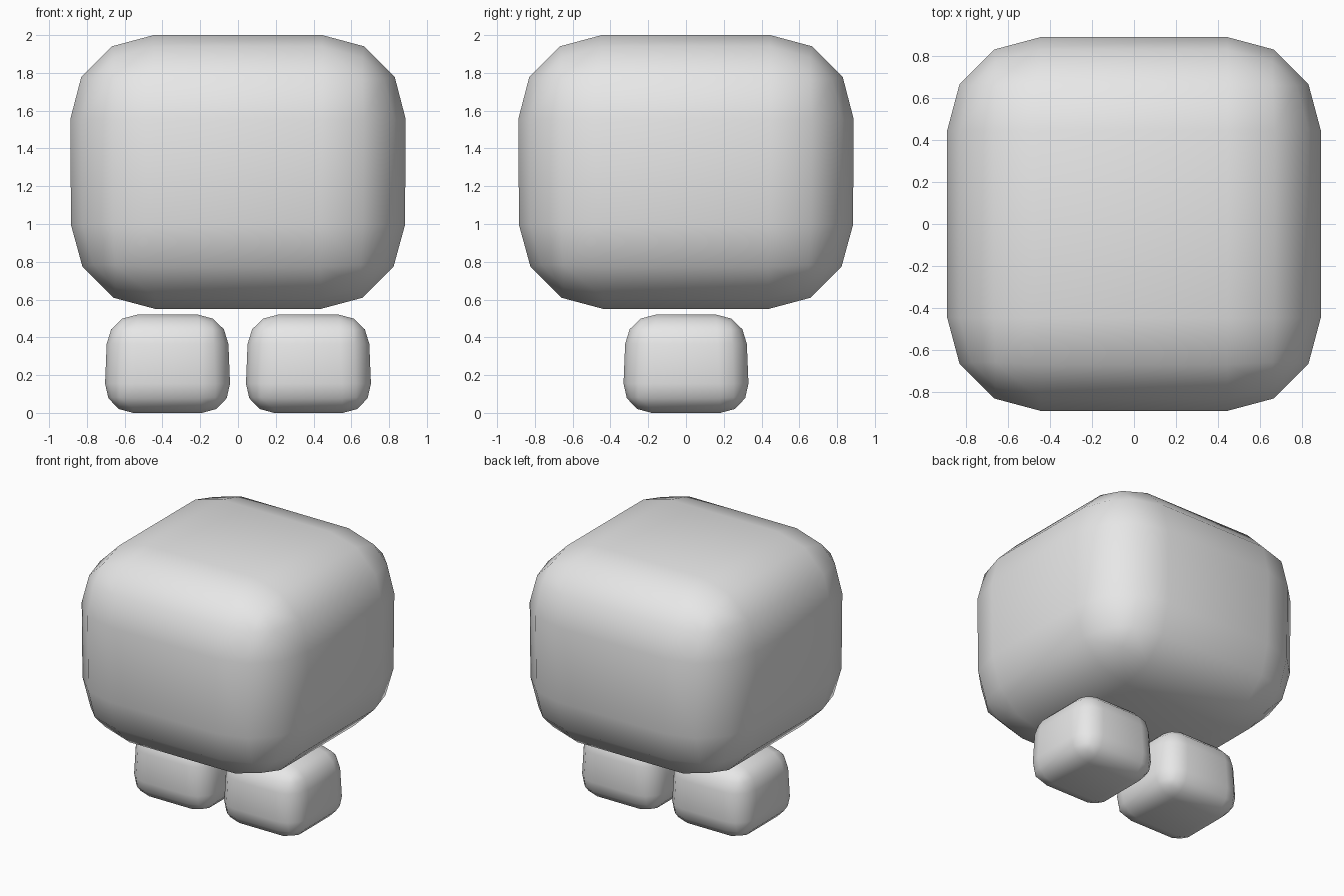
import bpy
import bmesh

if "Cube" in bpy.data.objects:
    bpy.data.objects.remove(bpy.data.objects["Cube"])

grey = bpy.data.materials.new("light_grey")
grey.diffuse_color = (0.8, 0.8, 0.8, 1.0)
grey.use_nodes = True
grey.node_tree.nodes["Principled BSDF"].inputs["Base Color"].default_value = grey.diffuse_color


def rounded_block(name, x, z_low, z_high, half_low, half_high, radius):
    """Slightly tapered block with softly rounded edges."""
    bm = bmesh.new()
    bmesh.ops.create_cube(bm, size=2.0)
    for v in bm.verts:
        top = v.co.z > 0
        half = half_high if top else half_low
        v.co = (v.co.x * half, v.co.y * half, z_high if top else z_low)
    for f in bm.faces:
        f.smooth = True
    mesh = bpy.data.meshes.new(name)
    bm.to_mesh(mesh)
    bm.free()
    mesh.materials.append(grey)
    obj = bpy.data.objects.new(name, mesh)
    obj.location.x = x
    bpy.context.collection.objects.link(obj)
    bevel = obj.modifiers.new("rounding", 'BEVEL')
    bevel.width = radius
    bevel.segments = 3
    bevel.limit_method = 'NONE'
    return obj


# Large body
rounded_block("body", 0.0, 0.55, 2.0, 0.881, 0.891, 0.445)

# Pair of feet
for side, x in (("left", -0.373), ("right", 0.373)):
    rounded_block(side + "_foot", x, 0.0, 0.52, 0.337, 0.316, 0.155)
